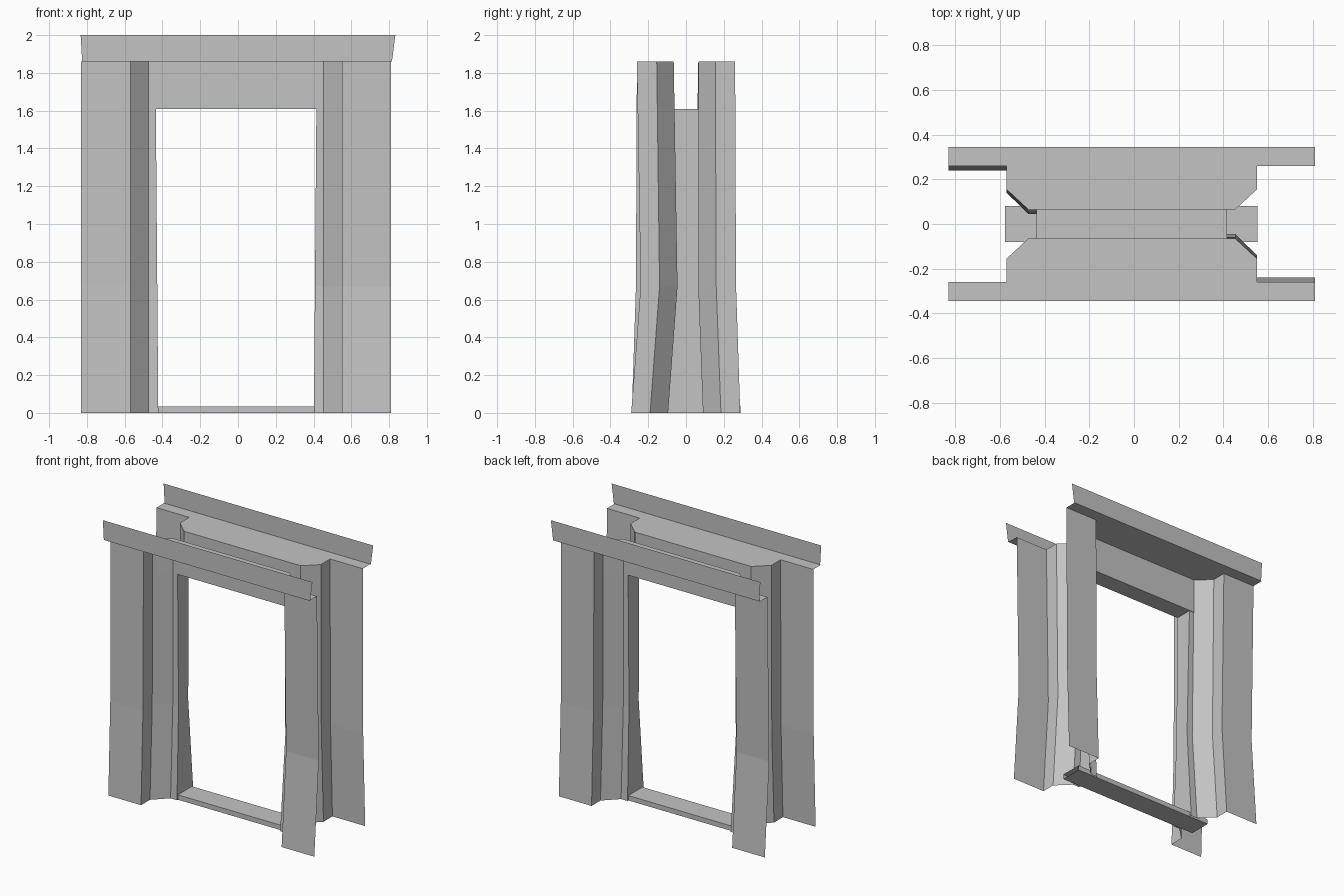
import bpy

if "Cube" in bpy.data.objects:
    bpy.data.objects.remove(bpy.data.objects["Cube"], do_unlink=True)

# One plain grey for the whole doorway
grey = bpy.data.materials.new("plain_grey")
grey.use_nodes = True
color = (0.55, 0.55, 0.55, 1)
grey.diffuse_color = color
grey.node_tree.nodes["Principled BSDF"].inputs["Base Color"].default_value = color

SHIFT = -0.01            # the doorway sits slightly off centre
BEND, HEAD, TOP = 0.67, 1.61, 1.86
SILL = 0.035


def add_sheet(name, verts, faces):
    mesh = bpy.data.meshes.new(name)
    mesh.from_pydata(verts, [], faces)
    mesh.materials.append(grey)
    obj = bpy.data.objects.new(name, mesh)
    bpy.context.collection.objects.link(obj)
    return obj


def loft(name, rows, flip=False):
    """Skin equal-length rows of points with quads."""
    n = len(rows[0])
    faces = []
    for r in range(len(rows) - 1):
        for i in range(n - 1):
            a = r * n + i
            quad = (a, a + 1, a + n + 1, a + n)
            faces.append(quad[::-1] if flip else quad)
    return add_sheet(name, [p for row in rows for p in row], faces)


# Depths of pilaster face, chamfer outer edge and chamfer inner edge by height
top_depths = (0.26, 0.155, 0.065)
bent = [(0, (0.29, 0.19, 0.095)), (BEND, (0.24, 0.14, 0.045)), (TOP, top_depths)]
straight = [(0, (0.287, 0.185, 0.09)), (BEND, (0.265, 0.16, 0.065)), (TOP, top_depths)]


def depths_at(levels, z):
    for (z0, d0), (z1, d1) in zip(levels, levels[1:]):
        if z <= z1:
            t = (z - z0) / (z1 - z0)
            return [a + (b - a) * t for a, b in zip(d0, d1)]


def opening_x(z):
    return 0.412 + 0.013 * z / HEAD


# Folded jambs: pilaster, return, chamfer and inner strip at each corner
for sx, side in ((-1, "right"), (1, "left")):
    for sy, end in ((-1, "front"), (1, "back")):
        levels = bent if sx * sy < 0 else straight
        rows, strip = [], []
        for z in (0, BEND, HEAD, TOP):
            face, outer, inner = depths_at(levels, z)
            profile = [(0.82, face), (0.56, face), (0.56, outer), (0.463, inner)]
            rows.append([(SHIFT + sx * x, sy * y, z) for x, y in profile])
            if z <= HEAD:
                strip.append([(SHIFT + sx * x, sy * inner, z) for x in (0.463, opening_x(z))])
        loft(f"{end}_{side}_jamb", rows, sx * sy < 0)
        loft(f"{end}_{side}_inner_strip", strip, sx * sy < 0)

    # Reveal through the thickness of the opening
    rows = []
    for z in (0, BEND, HEAD):
        x = SHIFT + sx * opening_x(z)
        front = -depths_at(bent if sx > 0 else straight, z)[2]
        back = depths_at(straight if sx > 0 else bent, z)[2]
        rows.append([(x, front, z), (x, back, z)])
    loft(f"{side}_reveal", rows, sx > 0)

# Lintel faces, cornice boards and the soffits between them
for sy, end in ((-1, "front"), (1, "back")):
    y = sy * 0.065
    loft(f"{end}_lintel", [[(SHIFT - 0.463, y, z), (SHIFT + 0.463, y, z)] for z in (HEAD, TOP)], sy > 0)
    board = sy * 0.345
    loft(f"{end}_cornice", [[(-0.825, board, TOP), (0.815, board, TOP)],
                            [(-0.833, board, 2), (0.833, board, 2)]], sy > 0)
    half = [(0.82, 0.345), (0.82, 0.26), (0.56, 0.26), (0.56, 0.155), (0.463, 0.065)]
    outline = half + [(-x, d) for x, d in reversed(half)]
    loop = tuple(range(len(outline)))
    add_sheet(f"{end}_soffit", [(SHIFT + x, sy * d, TOP) for x, d in outline],
              [loop if sy < 0 else loop[::-1]])

# Underside of the lintel
hx = opening_x(HEAD)
loft("lintel_underside", [[(SHIFT - hx, y, HEAD), (SHIFT + hx, y, HEAD)] for y in (0.065, -0.065)])

# Open-ended sill running under both jambs
section = [(-0.08, 0), (-0.08, SILL), (0.08, SILL), (0.08, 0), (-0.08, 0)]
loft("sill", [[(x, y, z) for y, z in section] for x in (-0.578, 0.553)], True)
